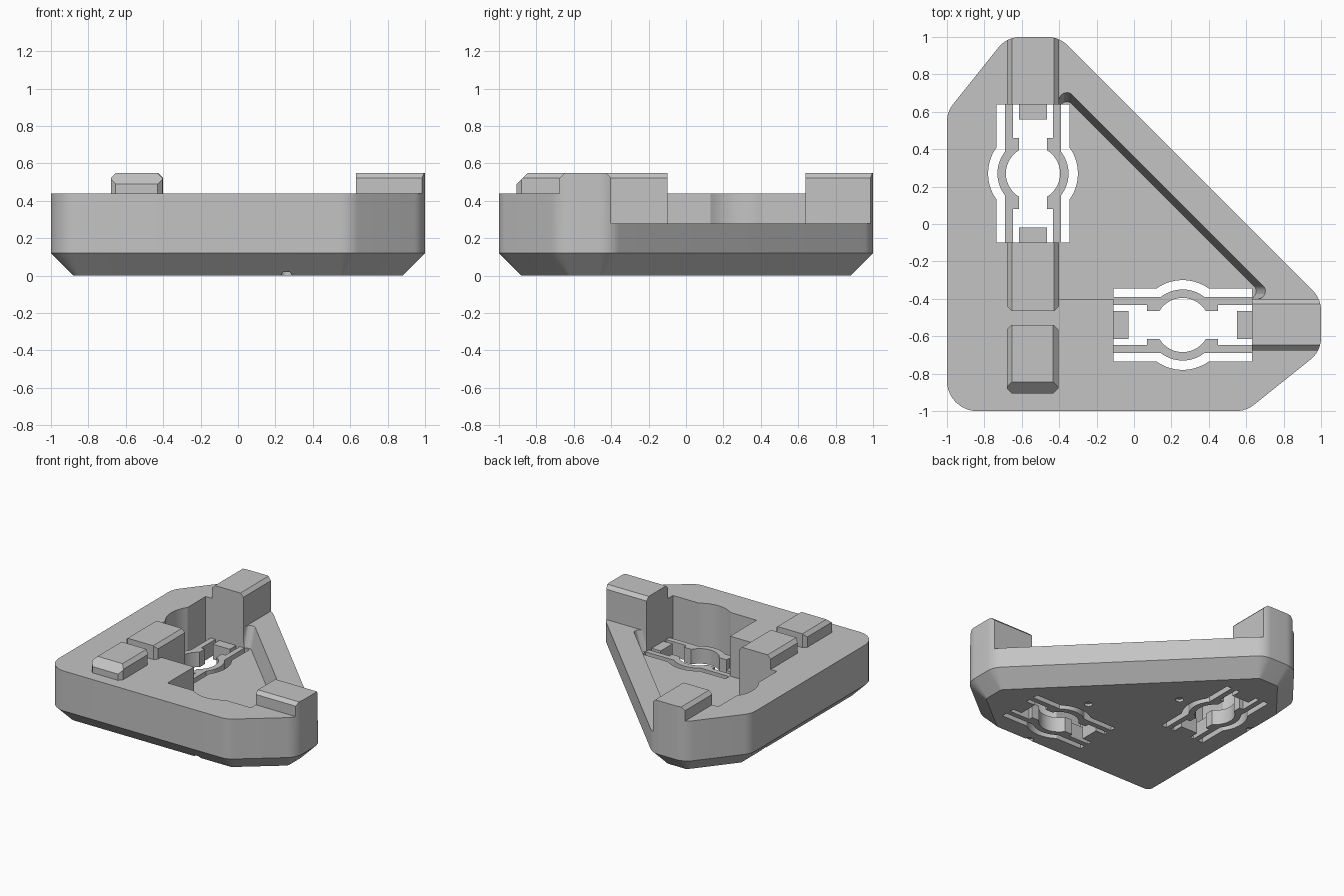
import bpy, bmesh, math
from mathutils import Vector

cube = bpy.data.objects.get("Cube")
if cube:
    bpy.data.objects.remove(cube, do_unlink=True)

grey = bpy.data.materials.new("light_grey_plastic")
grey.use_nodes = True
COLOUR = (0.55, 0.55, 0.55, 1)
grey.diffuse_color = COLOUR
grey.node_tree.nodes["Principled BSDF"].inputs["Base Color"].default_value = COLOUR

FLOOR, STRIP, TOP, POST = 0.12, 0.28, 0.44, 0.55
CHAMFER = 0.12


def finish(name, bm):
    bmesh.ops.recalc_face_normals(bm, faces=bm.faces)
    mesh = bpy.data.meshes.new(name)
    bm.to_mesh(mesh)
    bm.free()
    mesh.materials.append(grey)
    ob = bpy.data.objects.new(name, mesh)
    bpy.context.collection.objects.link(ob)
    return ob


def loft(name, sections):
    """Solid through matching outlines, each given as (points, z)."""
    bm = bmesh.new()
    rings = [[bm.verts.new((p[0], p[1], z)) for p in pts] for pts, z in sections]
    bm.faces.new(rings[0])
    bm.faces.new(rings[-1])
    n = len(rings[0])
    for a, b in zip(rings, rings[1:]):
        for i in range(n):
            j = (i + 1) % n
            bm.faces.new((a[i], a[j], b[j], b[i]))
    return finish(name, bm)


def prism(name, pts, z0, z1):
    return loft(name, [(pts, z0), (pts, z1)])


def rounded(corners, radii, inset=0.0, steps=8):
    """Counter-clockwise outline with rounded corners, optionally offset inwards."""
    out = []
    pts = [Vector(c) for c in corners]
    for i, p in enumerate(pts):
        e1 = (p - pts[i - 1]).normalized()
        e2 = (pts[(i + 1) % len(pts)] - p).normalized()
        r = radii[i]
        if r == 0:
            out.append(p)
            continue
        n1, n2 = Vector((e1.y, -e1.x)), Vector((e2.y, -e2.x))
        bis = (n1 + n2).normalized()
        centre = p - bis * (r / bis.dot(n1))
        out += [centre + n1.lerp(n2, k / steps).normalized() * (r - inset)
                for k in range(steps + 1)]
    return out


def box(name, x0, x1, y0, y1, z0, z1):
    return prism(name, [(x0, y0), (x1, y0), (x1, y1), (x0, y1)], z0, z1)


def boolean(ob, other, op):
    mod = ob.modifiers.new(op.lower(), 'BOOLEAN')
    mod.operation, mod.solver, mod.object = op, 'EXACT', other
    bpy.context.view_layer.objects.active = ob
    bpy.ops.object.modifier_apply(modifier=mod.name)
    bpy.data.objects.remove(other, do_unlink=True)


def bevel(ob, test, width):
    """Chamfer the edges whose midpoint and direction pass the test."""
    bm = bmesh.new()
    bm.from_mesh(ob.data)
    edges = [e for e in bm.edges
             if test((e.verts[0].co + e.verts[1].co) / 2,
                     e.verts[0].co - e.verts[1].co)]
    bmesh.ops.bevel(bm, geom=edges, offset=width, segments=1, affect='EDGES', profile=0.5)
    bm.to_mesh(ob.data)
    bm.free()


# Body: clipped triangle with a chamfered underside
CORNERS = [(-1, -1), (0.6, -1), (1, -0.68), (1, -0.4), (-0.4, 1), (-0.68, 1), (-1, 0.6)]
RADII = [0.16] + [0.15] * 6
outline = rounded(CORNERS, RADII)
body = loft("body", [(rounded(CORNERS, RADII, CHAMFER), 0), (outline, CHAMFER), (outline, TOP)])

# Lower strip along the sloping side
boolean(body, box("strip_cutter", -0.4, 1.2, -0.4, 1.2, STRIP, 0.8), 'DIFFERENCE')


def triangle(c):
    return rounded([(-0.4, -0.4), (c + 0.4, -0.4), (-0.4, c + 0.4)], [0, 0.04, 0.04])


# Pocket with a leaning wall along the strip
boolean(body, loft("pocket_cutter", [(triangle(0.31), FLOOR), (triangle(0.36), STRIP),
                                     (triangle(0.38), 0.36)]), 'DIFFERENCE')

# Clip openings: u runs along the clip, v across it
HALF = 0.37
CLIPS = {"back": lambda u, v: (-0.54 + v, 0.27 + u),
         "left": lambda u, v: (0.26 + u, -0.54 + v)}


def bulge(width, radius, steps=14):
    """Arc that rises from v = width around the clip centre."""
    a = math.asin(width / radius)
    return [(-radius * math.cos(t), radius * math.sin(t))
            for t in (a + (math.pi - 2 * a) * k / steps for k in range(steps + 1))]


def side(width, radius):
    return [(-HALF, width)] + bulge(width, radius) + [(HALF, width)]


opening = side(0.195, 0.24)
opening += [(-u, -v) for u, v in opening]
arm = side(0.15, 0.19)
inner = [(-HALF, 0.108), (-0.19, 0.108), (-0.19, 0.075)] + bulge(0.075, 0.145)
inner += [(0.19, 0.075), (0.19, 0.108), (HALF, 0.108)]
arm += inner[::-1]

for name, place in CLIPS.items():
    cut = prism("clip_cutter", [place(u, v) for u, v in opening], -0.1, 0.7)
    boolean(body, cut, 'DIFFERENCE')
    # Small blind dimples beside each clip on the underside
    for v in (-0.335, 0.335):
        cx, cy = place(0, v)
        ring = [(cx + 0.03 * math.cos(k * math.pi / 8), cy + 0.03 * math.sin(k * math.pi / 8))
                for k in range(16)]
        boolean(body, prism("dimple_cutter", ring, -0.05, 0.02), 'DIFFERENCE')

# Posts standing on the body
def post(name, x0, x1, y0, y1, axis, free_ends):
    ob = box(name, x0, x1, y0, y1, TOP - 0.04, POST)
    if name == "front_post":
        bevel(ob, lambda m, d: m.z > POST - 0.01 and m.y < y0 + 0.01, 0.06)
    bevel(ob, lambda m, d: (m.z > POST - 0.01 and abs(d[axis]) > 0.2), 0.027)
    if free_ends:
        bevel(ob, lambda m, d: abs(d.z) > 0.05 and abs(d.x) + abs(d.y) < 0.001
              and any(abs(m.y - y) < 0.01 for y in free_ends), 0.025)
    return ob


posts = [post("front_post", -0.68, -0.405, -0.905, -0.54, 1, (-0.905, -0.54)),
         post("middle_post", -0.68, -0.4, -0.465, -0.1, 1, (-0.465,)),
         post("back_post", -0.68, -0.4, 0.64, 1.1, 1, ()),
         post("left_post", 0.63, 1.1, -0.675, -0.4, 0, ())]
for ob in posts[2:]:
    boolean(ob, prism("post_trim", outline, 0.2, 0.8), 'INTERSECT')
for ob in posts:
    boolean(body, ob, 'UNION')

# Spring arms and end tabs of each clip
parts = [body]
for name, place in CLIPS.items():
    for s, label in ((-1, "lower"), (1, "upper")):
        parts.append(prism(f"{name}_clip_{label}_arm",
                           [place(u, s * v) for u, v in arm], 0, FLOOR))
        tab = [(s * HALF, -0.075), (s * 0.29, -0.075), (s * 0.29, 0.075), (s * HALF, 0.075)]
        parts.append(prism(f"{name}_clip_{label}_tab", [place(u, v) for u, v in tab], 0, FLOOR))

# Smooth the rounded walls, keep edges crisp
for ob in parts:
    bpy.ops.object.select_all(action='DESELECT')
    ob.select_set(True)
    bpy.context.view_layer.objects.active = ob
    bpy.ops.object.shade_smooth_by_angle(angle=math.radians(25))
